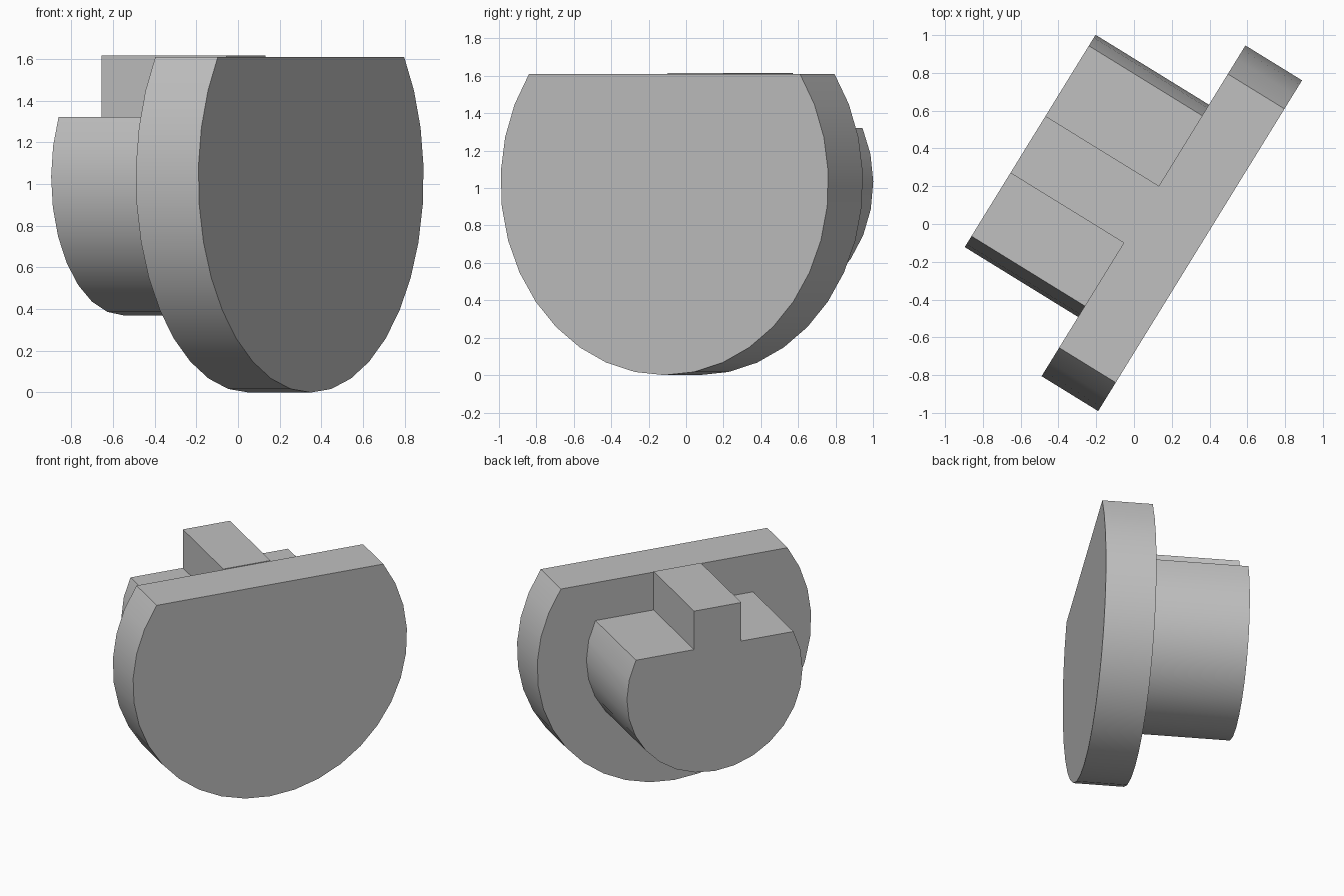
import bpy, bmesh
from math import sin, cos, acos, radians

cube = bpy.data.objects.get("Cube")
if cube:
    bpy.data.objects.remove(cube, do_unlink=True)

AXIS_Z = 1.03                      # height of the shared centre line
DISC_R, BOSS_R = 1.03, 0.66
DISC_THICK, BOSS_LEN = 0.352, 0.705
DISC_TOP, BOSS_TOP, KEY_TOP = 1.61, 1.322, 1.615
KEY_WIDTH, KEY_SHIFT = 0.354, -0.022

grey = bpy.data.materials.new("plain grey")
grey.use_nodes = True
grey.diffuse_color = (0.53, 0.53, 0.53, 1)
grey.node_tree.nodes["Principled BSDF"].inputs["Base Color"].default_value = grey.diffuse_color


def cut_circle(radius, top, segments):
    """Circle with a flat top, from the right end of the flat round to the left."""
    half = acos((AXIS_Z - top) / radius)
    angles = [half * (1 - 2 * i / segments) for i in range(segments + 1)]
    return [(radius * sin(a), -radius * cos(a)) for a in angles]


def extrude_profile(name, profile, start, depth):
    bm = bmesh.new()
    face = bm.faces.new([bm.verts.new((x, start, z)) for x, z in profile])
    out = bmesh.ops.extrude_face_region(bm, geom=[face])
    moved = [v for v in out["geom"] if isinstance(v, bmesh.types.BMVert)]
    bmesh.ops.translate(bm, verts=moved, vec=(0, depth, 0))
    bmesh.ops.recalc_face_normals(bm, faces=bm.faces)
    mesh = bpy.data.meshes.new(name)
    bm.to_mesh(mesh)
    bm.free()
    mesh.materials.append(grey)
    obj = bpy.data.objects.new(name, mesh)
    bpy.context.collection.objects.link(obj)
    obj.location = (0.35, -0.115, AXIS_Z)
    obj.rotation_euler.z = radians(58.35)
    bpy.ops.object.select_all(action="DESELECT")
    obj.select_set(True)
    bpy.context.view_layer.objects.active = obj
    bpy.ops.object.shade_smooth_by_angle(angle=radians(25))
    return obj


# Large flat-topped disc
extrude_profile("front_disc", cut_circle(DISC_R, DISC_TOP, 24), 0, DISC_THICK)

# Smaller flat-topped boss with an upright key on its flat
left, right = KEY_SHIFT - KEY_WIDTH / 2, KEY_SHIFT + KEY_WIDTH / 2
low, high = BOSS_TOP - AXIS_Z, KEY_TOP - AXIS_Z
key = [(left, low), (left, high), (right, high), (right, low)]
extrude_profile("rear_boss_with_key", cut_circle(BOSS_R, BOSS_TOP, 18) + key,
                DISC_THICK, BOSS_LEN)
